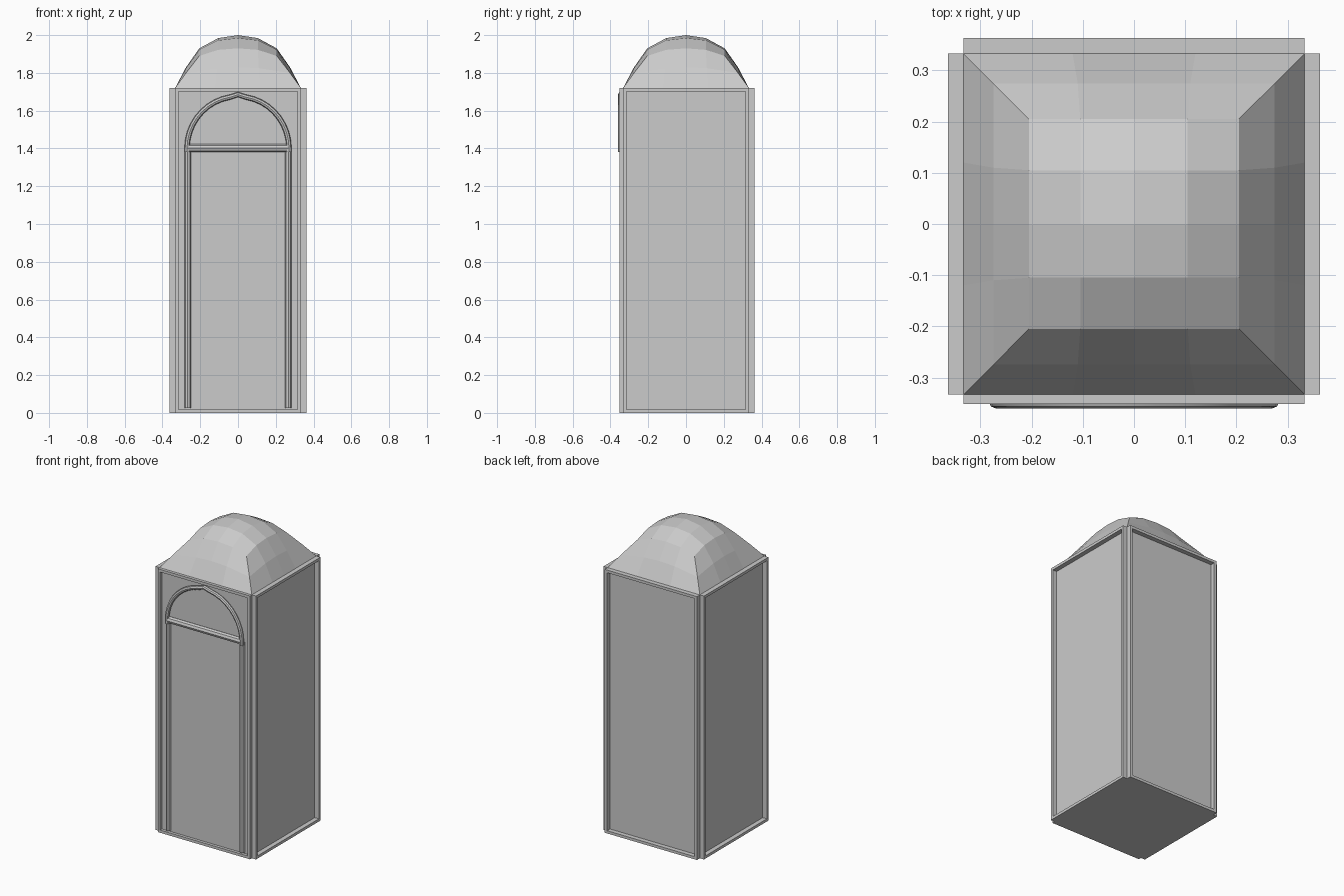
import bpy, bmesh
from math import pi, sin, cos
from mathutils import Vector

if "Cube" in bpy.data.objects:
    bpy.data.objects.remove(bpy.data.objects["Cube"])

H, W = 1.72, 0.333


def add_mesh(name, bm):
    bmesh.ops.recalc_face_normals(bm, faces=bm.faces)
    me = bpy.data.meshes.new(name)
    bm.to_mesh(me)
    bm.free()
    ob = bpy.data.objects.new(name, me)
    bpy.context.collection.objects.link(ob)
    return ob


def tube(name, pts, radius):
    cu = bpy.data.curves.new(name, 'CURVE')
    cu.dimensions = '3D'
    cu.bevel_depth = radius
    cu.bevel_resolution = 2
    cu.use_fill_caps = True
    sp = cu.splines.new('POLY')
    sp.points.add(len(pts) - 1)
    for p, co in zip(sp.points, pts):
        p.co = (*co, 1)
    ob = bpy.data.objects.new(name, cu)
    bpy.context.collection.objects.link(ob)
    bpy.ops.object.select_all(action='DESELECT')
    ob.select_set(True)
    bpy.context.view_layer.objects.active = ob
    bpy.ops.object.convert(target='MESH')
    bpy.ops.object.shade_smooth_by_angle(angle=0.7)


# cabinet body: core box, each side pulled out as a slab with a recessed panel
bm = bmesh.new()
bmesh.ops.create_cube(bm, size=1)
for v in bm.verts:
    v.co = Vector((v.co.x * 2 * W, v.co.y * 2 * W, (v.co.z + 0.5) * H))
bm.normal_update()
for side in [f for f in bm.faces if abs(f.normal.z) < 0.5]:
    n = side.normal.copy()
    out = 0.019 if n.y < -0.5 else 0.03
    face = bmesh.ops.extrude_discrete_faces(bm, faces=[side])['faces'][0]
    bmesh.ops.translate(bm, verts=face.verts, vec=n * out)
    bm.normal_update()
    bmesh.ops.inset_individual(bm, faces=[face], thickness=0.025)
    panel = bmesh.ops.extrude_discrete_faces(bm, faces=[face])['faces'][0]
    bmesh.ops.translate(bm, verts=panel.verts, vec=n * -out)
me = bpy.data.meshes.new("cabinet")
bm.to_mesh(me)
bm.free()
bpy.context.collection.objects.link(bpy.data.objects.new("cabinet", me))

# domed roof: square rings (half size, half of side point, heights mid / quarter / corner)
rings = [(0.333, 0.12, 1.72, 1.72, 1.72),
         (0.275, 0.11, 1.83, 1.825, 1.80),
         (0.205, 0.105, 1.93, 1.922, 1.89),
         (0.105, 0.05, 1.984, 1.98, 1.972)]
bm = bmesh.new()
loops = []
for i, (r, q, zm, zq, zc) in enumerate(rings):
    side = [(-r, zc), (-q, zq), (0, zm), (q, zq)]
    if i == 3:
        side = [(-r, zc), (0, zm)]
    elif i == 2:
        side = [(-r, zc), (-q, zq), (0, zm), (q, zq)]
    loop = []
    for k in range(4):
        c, s = round(cos(k * pi / 2)), round(sin(k * pi / 2))
        for t, z in side:
            loop.append(bm.verts.new((t * c + r * s, t * s - r * c, z)))
    loops.append(loop)
for a, b in zip(loops[:2], loops[1:3]):
    for j in range(16):
        k = (j + 1) % 16
        bm.faces.new((a[j], a[k], b[k], b[j]))
outer, inner = loops[2], loops[3]
apex = bm.verts.new((0, 0, 2.0))
for k in range(4):
    o, i = k * 4, k * 2
    c, m, e = inner[i], inner[i + 1], inner[(i + 2) % 8]
    bm.faces.new((outer[o - 1], outer[o], outer[o + 1], c))
    bm.faces.new((outer[o + 1], outer[o + 2], m, c))
    bm.faces.new((outer[o + 2], outer[o + 3], e, m))
    bm.faces.new((inner[i - 1], c, m, apex))
add_mesh("domed_roof", bm)

# door arch with a slightly pointed crown
arch = []
for i in range(21):
    a = pi * i / 20
    arch.append((-0.27 * cos(a), -0.347, 1.40 + 0.275 * sin(a) + (0.01 if i == 10 else 0)))
arch = [(-0.27, -0.347, 1.38)] + arch + [(0.27, -0.347, 1.38)]
tube("door_arch", arch, 0.0135)

# crossbar under the arch
tube("door_crossbar", [(-0.27, -0.339, 1.402), (0.27, -0.339, 1.402)], 0.021)

# door posts
for s, side in ((-1, "left"), (1, "right")):
    tube(side + "_door_post", [(s * 0.267, -0.335, 0.025), (s * 0.267, -0.335, 1.40)], 0.017)
